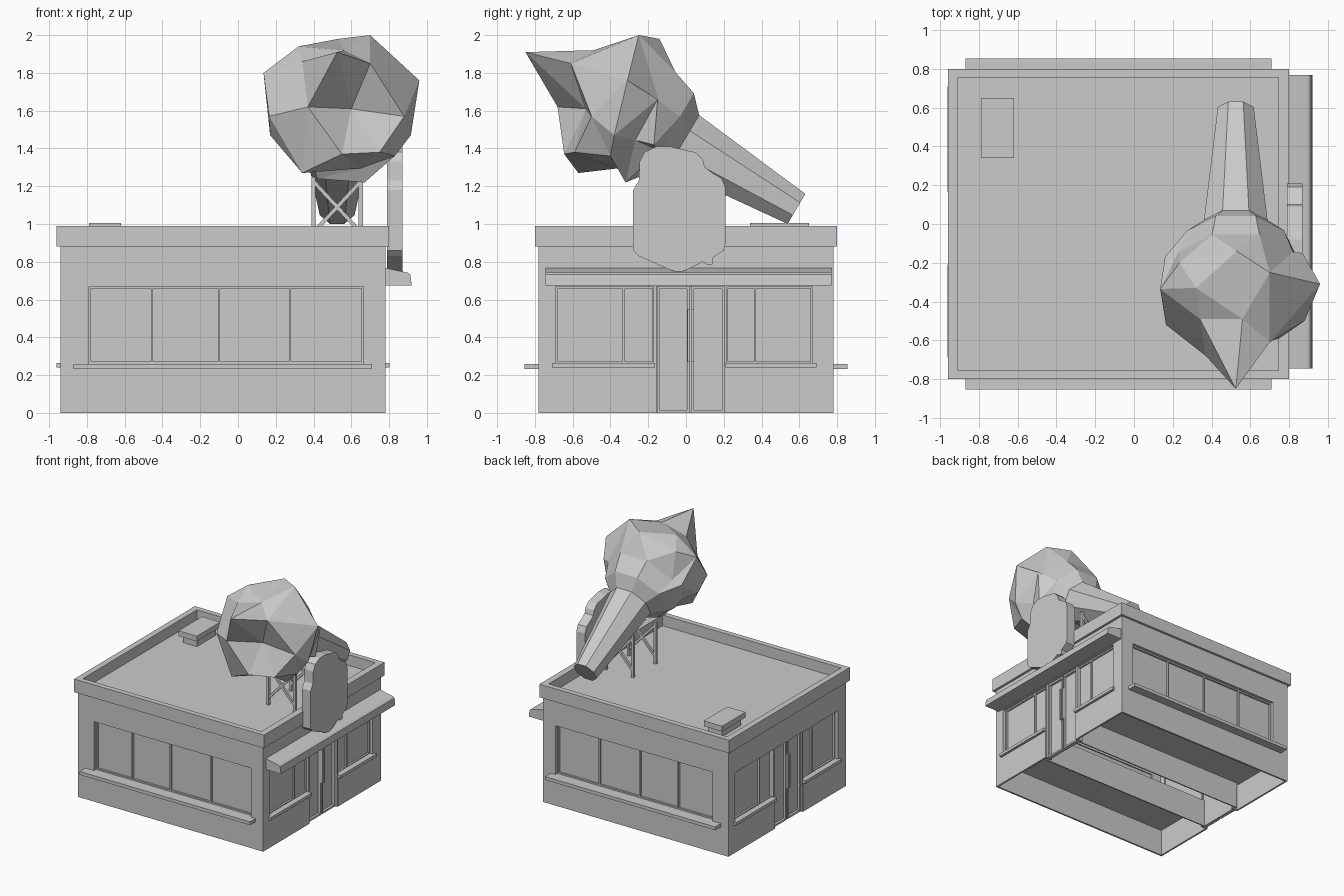
import bpy, bmesh, math
from mathutils import Vector

old = bpy.data.objects.get("Cube")
if old:
    bpy.data.objects.remove(old, do_unlink=True)

grey = bpy.data.materials.new("plain grey")
grey.use_nodes = True
COLOUR = (0.6, 0.6, 0.6, 1)
grey.diffuse_color = COLOUR
grey.node_tree.nodes["Principled BSDF"].inputs["Base Color"].default_value = COLOUR


def finish(name, bm):
    bmesh.ops.recalc_face_normals(bm, faces=bm.faces)
    mesh = bpy.data.meshes.new(name)
    bm.to_mesh(mesh)
    bm.free()
    mesh.materials.append(grey)
    obj = bpy.data.objects.new(name, mesh)
    bpy.context.scene.collection.objects.link(obj)
    return obj


def box(name, x, y, z):
    bm = bmesh.new()
    bmesh.ops.create_cube(bm, size=1)
    for v in bm.verts:
        v.co = [min(r) + (c + 0.5) * (max(r) - min(r)) for c, r in zip(v.co, (x, y, z))]
    return finish(name, bm)


def prism(name, loops):
    """Solid between two matching outlines."""
    bm = bmesh.new()
    ends = [[bm.verts.new(p) for p in loop] for loop in loops]
    n = len(ends[0])
    for ring in ends:
        bm.faces.new(ring)
    for i in range(n):
        j = (i + 1) % n
        bm.faces.new((ends[0][i], ends[0][j], ends[1][j], ends[1][i]))
    return finish(name, bm)


# Building extents
X0, X1, Y1 = -0.94, 0.78, 0.78
THICK, SKIN, EAVE, SILL, HEAD = 0.06, 0.015, 0.88, 0.26, 0.67

# Each wall maps (along, depth inward) ranges to x and y ranges
SIDES = {
    "front": lambda u, d: (u, [-Y1 + k for k in d]),
    "back": lambda u, d: (u, [Y1 - k for k in d]),
    "left": lambda u, d: ([X1 - k for k in d], u),
    "right": lambda u, d: ([X0 + k for k in d], [-k for k in u]),
}


def part(side, name, u, d, z):
    x, y = SIDES[side](u, d)
    return box(f"{side}_{name}", x, y, z)


def window(side, a, b, mullions):
    """Recessed glass with a thin frame and upright bars."""
    part(side, "glass", (a, b), (0.04, 0.05), (SILL, HEAD))
    for z in (SILL, HEAD - 0.012):
        part(side, "window_rail", (a, b), (0.025, 0.045), (z, z + 0.012))
    for u in (a + 0.006, *mullions, b - 0.006):
        part(side, "window_bar", (u - 0.006, u + 0.006), (0.025, 0.045), (SILL, HEAD))


# Long walls with one wide window
for side in ("front", "back"):
    a, b = -0.79, 0.665
    part(side, "lower_wall", (X0, X1), (0, SKIN), (0, SILL))
    part(side, "upper_wall", (X0, X1), (0, THICK), (HEAD, EAVE))
    part(side, "pier", (X0, a), (0, THICK), (SILL, HEAD))
    part(side, "pier", (b, X1), (0, THICK), (SILL, HEAD))
    window(side, a, b, (-0.455, -0.10, 0.275))
    part(side, "sill", (-0.87, 0.71), (-0.075, 0.04), (0.232, SILL))

# Short walls with two windows and a double door
for side in ("left", "right"):
    d0, d1 = -0.165, 0.21
    part(side, "upper_wall", (-Y1, Y1), (0, THICK), (HEAD, EAVE))
    for corner, outer, inner, bar in ((-Y1, -0.69, d0, -0.33), (Y1, 0.67, d1, 0.365)):
        part(side, "lower_wall", (corner, inner), (0, SKIN), (0, SILL))
        part(side, "pier", (corner, outer), (0, THICK), (SILL, HEAD))
        part(side, "door_post", (inner - 0.008, inner + 0.008), (0.005, THICK), (0, HEAD))
        window(side, min(outer, inner), max(outer, inner), (bar,))
        end = outer + math.copysign(0.02, outer)
        part(side, "sill", (end, inner), (-0.022, 0.04), (0.24, 0.265))
    part(side, "door_glass", (d0, d1), (0.04, 0.05), (0, HEAD))
    for a, b in ((d0 + 0.012, 0.018), (0.03, d1 - 0.008)):
        for u in (a, b - 0.012):
            part(side, "door_stile", (u, u + 0.012), (0.02, 0.045), (0, HEAD))
        for z in (0, HEAD - 0.015):
            part(side, "door_rail", (a, b), (0.02, 0.045), (z, z + 0.015))
    for u in (0.008, 0.03):
        part(side, "door_handle", (u, u + 0.012), (0, 0.02), (0.27, 0.55))

# Hollow raised platforms either side of the passage
for s in (-1, 1):
    box("platform_top", (X0 + SKIN, X1 - SKIN), (s * 0.19, s * (Y1 - SKIN)), (0.225, 0.235))
    box("platform_riser", (X0 + 0.04, X1 - 0.04), (s * 0.19, s * 0.2), (0, 0.235))

# Roof slab and parapet
box("roof", (X0, X1), (-Y1, Y1), (0.87, 0.9))
for s in (-1, 1):
    box("parapet_long", (-0.96, 0.80), (s * 0.755, s * 0.80), (EAVE, 0.99))
box("parapet_right", (-0.96, -0.91), (-0.755, 0.755), (EAVE, 0.99))
box("parapet_left", (0.745, 0.80), (-0.755, 0.755), (EAVE, 0.99))

# Roof vent
box("vent_base", (-0.77, -0.64), (0.37, 0.62), (0.9, 0.96))
box("vent_cap", (-0.79, -0.62), (0.34, 0.65), (0.96, 1.005))

# Awning over the entrance
awning = [(0.78, 0.675), (0.78, 0.767), (0.9, 0.742), (0.912, 0.732), (0.92, 0.675)]
prism("awning", [[(x, y, z) for x, z in awning] for y in (-0.745, 0.77)])

# Rounded sign board standing on the wall
sign = [(-0.28, 0.86), (-0.25, 0.83), (-0.08, 0.755), (-0.03, 0.745), (0.01, 0.76), (0.09, 0.8),
        (0.11, 0.785), (0.14, 0.785), (0.14, 0.82), (0.2, 0.86), (0.21, 0.9), (0.21, 1.19),
        (0.19, 1.24), (0.14, 1.27), (0.1, 1.3), (0.09, 1.34), (0.05, 1.38), (-0.02, 1.395),
        (-0.08, 1.41), (-0.16, 1.41), (-0.22, 1.38), (-0.245, 1.33), (-0.25, 1.23), (-0.28, 1.18)]
prism("sign_board", [[(x, y, z) for y, z in sign] for x in (0.79, 0.87)])

# Drumstick bone along a tilted axis
BASE = Vector((0.525, 0.585, 1.08))
ALONG = Vector((0, -0.86, 0.51))
ACROSS = Vector((0, 0.51, 0.86))


def ring(distance, radius, sides=8):
    turns = [(i + 0.5) * math.tau / sides for i in range(sides)]
    return [BASE + ALONG * distance + radius * (Vector((math.cos(a), 0, 0)) + ACROSS * math.sin(a))
            for a in turns]


prism("drumstick_bone", [ring(0, 0.1), ring(0.72, 0.18)])

# Drumstick meat: regular rings by the bone, then a craggy bitten end
crag = [
    (0.53, -0.14, 1.98), (0.70, -0.25, 2.0), (0.32, -0.33, 1.94), (0.235, -0.2, 1.87),   # top
    (0.135, -0.335, 1.80), (0.165, -0.52, 1.57), (0.17, -0.40, 1.47), (0.16, -0.17, 1.62),
    (0.96, -0.31, 1.76), (0.88, -0.50, 1.57), (0.915, -0.38, 1.47), (0.87, -0.15, 1.66),
    (0.56, -0.49, 1.92), (0.34, -0.49, 1.86), (0.70, -0.61, 1.85), (0.525, -0.85, 1.91),  # spike
    (0.37, -0.68, 1.62), (0.60, -0.53, 1.61),                                            # bite
    (0.55, -0.645, 1.37), (0.75, -0.59, 1.38), (0.34, -0.57, 1.27), (0.83, -0.40, 1.36),
    (0.67, -0.32, 1.22), (0.42, -0.32, 1.24), (0.24, -0.2, 1.4), (0.84, -0.17, 1.42),    # base
]
points = [Vector(p) for p in crag] + ring(0.69, 0.17) + ring(0.78, 0.27) + ring(0.92, 0.32)
centre = Vector((0.54, -0.3, 1.6))
bm = bmesh.new()
# Skin the points as seen from the centre, then move them to their true distance
skin = [bm.verts.new((p - centre).normalized()) for p in points]
bmesh.ops.convex_hull(bm, input=skin)
for v, p in zip(skin, points):
    v.co = p
bmesh.ops.dissolve_limit(bm, angle_limit=0.03, verts=bm.verts, edges=bm.edges)
finish("drumstick_meat", bm)

# Braced stand under the drumstick
XS, YS, TOP = (0.4, 0.65), (-0.17, 0.13), 1.25
for y in YS:
    for x in XS:
        box("stand_leg", (x - 0.011, x + 0.011), (y - 0.011, y + 0.011), (0.9, TOP))
    for a, b in (XS, XS[::-1]):
        bar = [(a, 0.94), (a, 0.97), (b, 1.24), (b, 1.21)]
        prism("stand_brace", [[(x, y + k, z) for x, z in bar] for k in (-0.009, 0.009)])
